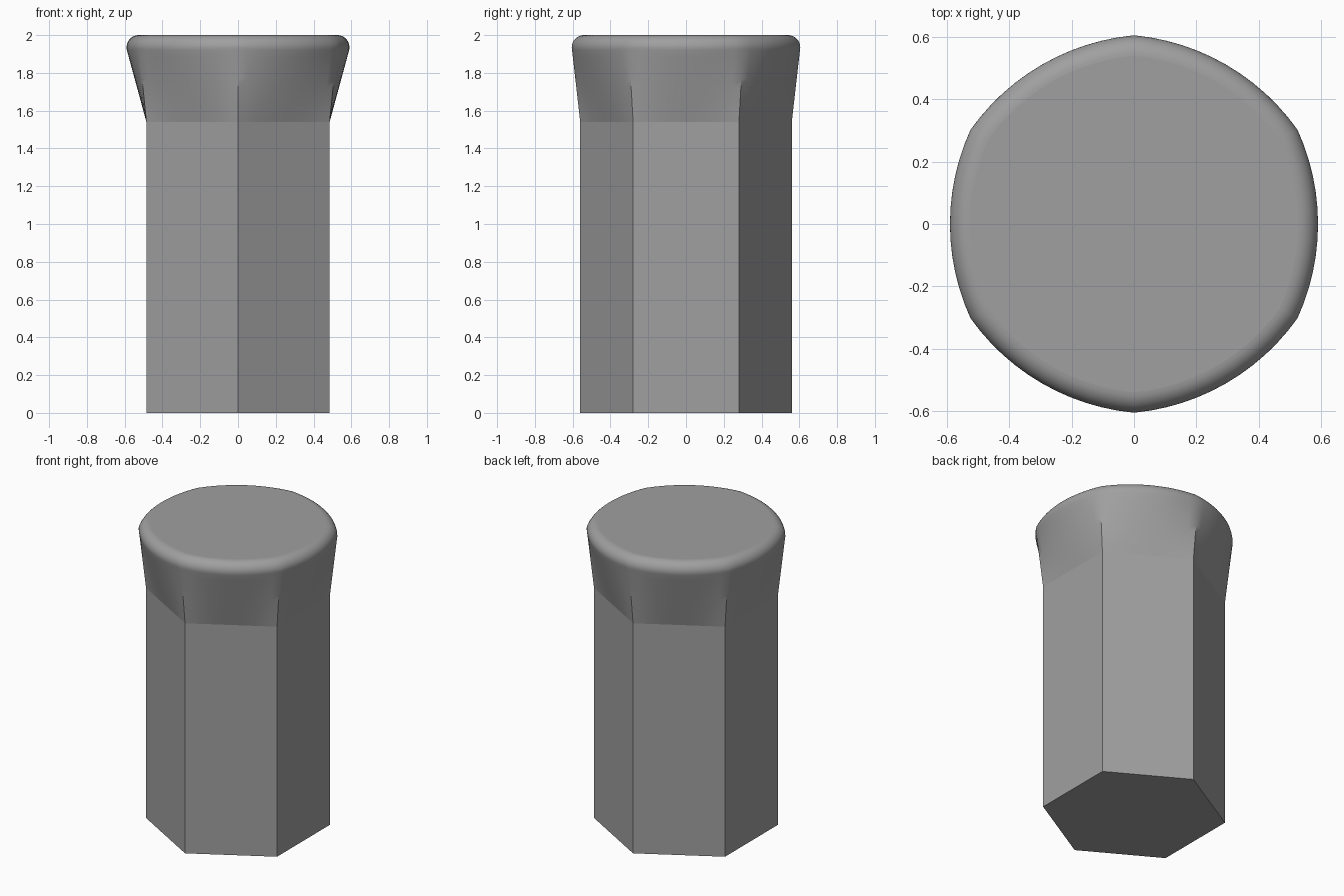
import bpy, bmesh, math
from mathutils import Vector

if "Cube" in bpy.data.objects:
    bpy.data.objects.remove(bpy.data.objects["Cube"])

N = 12                      # segments along each of the six sides
HEX_R = 0.56                # shaft circumradius
CORNER_R, MID_R = 0.605, 0.59   # head outline at corners and mid sides
Z_SHAFT, FILLET = 1.54, 0.065
Z_MAX = 2.0 - FILLET
START = math.radians(-13)   # fillet starts tangent to the flare

# bulged side of the head: circular arc through two corners and the mid point
half = CORNER_R / 2
apothem = CORNER_R * math.cos(math.pi / 6)
sag = MID_R - apothem
arc_r = (half**2 + sag**2) / (2 * sag)
arc_a = math.asin(half / arc_r)


def rotated(x, y, side):
    a = side * math.pi / 3
    return Vector((x * math.cos(a) - y * math.sin(a),
                   x * math.sin(a) + y * math.cos(a)))


hexagon, outline = [], []
for side in range(6):
    for i in range(N):
        u = 2 * i / N - 1
        hexagon.append(rotated(HEX_R * math.cos(math.pi / 6), u * HEX_R / 2, side))
        a = u * arc_a
        outline.append(rotated(MID_R - arc_r + arc_r * math.cos(a),
                               arc_r * math.sin(a), side))

bm = bmesh.new()


def ring(points, z):
    return [bm.verts.new((p.x, p.y, z)) for p in points]


def inset(a):
    return [p * (1 - FILLET * (1 - math.cos(a)) / 0.6) for p in outline]


# hexagonal shaft with flat sides
top = ring(hexagon, Z_SHAFT)
base = ring(hexagon[::N], 0)
bm.faces.new(base[::-1])
for s in range(6):
    upper = [top[(s * N + i) % (6 * N)] for i in range(N + 1)]
    bm.faces.new([base[s], base[(s + 1) % 6]] + upper[::-1])

# flare from hexagon to bulged outline, then rounded rim
rings = [top]
z_flare = Z_MAX + FILLET * math.sin(START)
rim = inset(START)
for k in range(1, 11):
    t = k / 10
    rings.append(ring([h.lerp(o, t) for h, o in zip(hexagon, rim)],
                      Z_SHAFT + t * (z_flare - Z_SHAFT)))
for k in range(1, 11):
    a = START + (math.pi / 2 - START) * k / 10
    rings.append(ring(inset(a), Z_MAX + FILLET * math.sin(a)))
for r0, r1 in zip(rings, rings[1:]):
    for i in range(6 * N):
        j = (i + 1) % (6 * N)
        bm.faces.new((r0[i], r0[j], r1[j], r1[i])).smooth = True

# flat top
bm.faces.new(rings[-1])
bm.normal_update()

# keep the flare corners crisp where they are steep
for e in bm.edges:
    e.smooth = e.calc_face_angle(0) < math.radians(31)

mesh = bpy.data.meshes.new("hex_post")
bm.to_mesh(mesh)
bm.free()
grey = bpy.data.materials.new("mid grey")
grey.diffuse_color = (0.35, 0.35, 0.35, 1)
grey.use_nodes = True
grey.node_tree.nodes["Principled BSDF"].inputs["Base Color"].default_value = grey.diffuse_color
mesh.materials.append(grey)
bpy.context.collection.objects.link(bpy.data.objects.new("hex_post", mesh))
